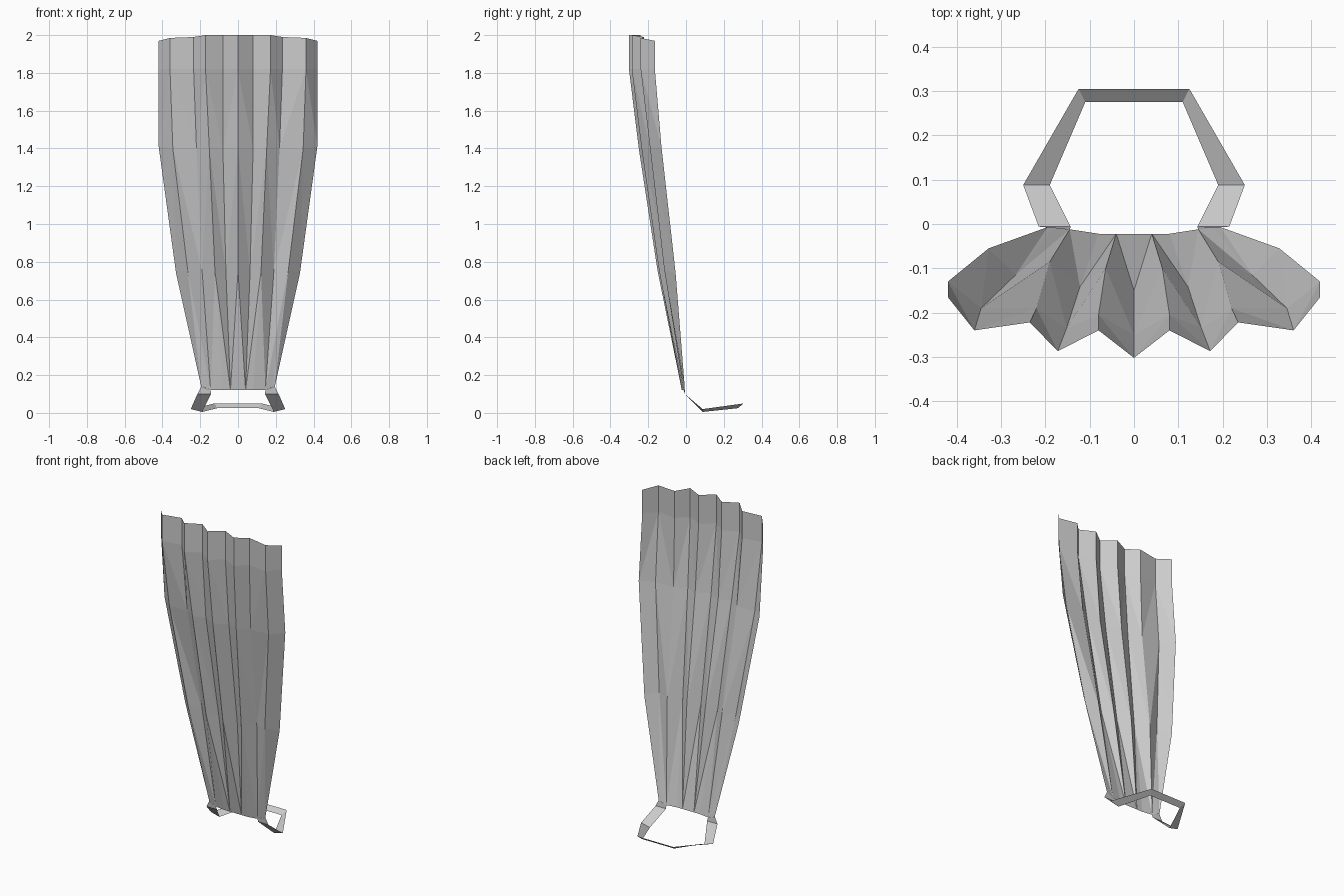
import bpy

if "Cube" in bpy.data.objects:
    bpy.data.objects.remove(bpy.data.objects["Cube"])


def make_mesh(name, verts, faces):
    mesh = bpy.data.meshes.new(name)
    mesh.from_pydata(verts, [], faces)
    mesh.validate()
    obj = bpy.data.objects.new(name, mesh)
    bpy.context.collection.objects.link(obj)
    return obj


def mirrored(half):
    """Extend a centre-to-right row to a full left-to-right row."""
    return [(-x, y, z) for x, y, z in reversed(half[1:])] + half


# Pleated cloth: columns alternate ridge, valley from the centre to the edge
hem = [(0, -.302), (.08, -.24), (.172, -.287), (.235, -.222), (.36, -.24), (.42, -.165)]
hem_z = [2.0, 2.0, 2.0, 1.99, 1.985, 1.97]
middle = [(0, -.25, 1.4), (.08, -.205, 1.4), (.152, -.235, 1.4),
          (.22, -.19, 1.4), (.345, -.19, 1.4), (.42, -.13, 1.41)]
lower = [(0, -.15, .75), (.064, -.1, .75), (.122, -.142, .75),
         (.19, -.085, .75), (.267, -.115, .76), (.328, -.055, .74)]
neck = [(0, -.022, .12), (.04, -.022, .12), (.08, -.022, .12),
        (.145, -.012, .12), (.18, -.008, .135), (.195, -.007, .14)]
rows = [mirrored(r) for r in (
    [(x, y, z) for (x, y), z in zip(hem, hem_z)],
    [(x, y, 1.82) for x, y in hem],
    middle, lower, neck)]
n = len(rows[0])
faces = []
for r in range(len(rows) - 1):
    for c in range(n - 1):
        a, b = r * n + c, r * n + c + 1
        d, e = a + n, b + n
        # pleats are split so each valley runs out to the ridges at the neck
        if c % 2 == 0:
            faces += [(a, d, b), (b, d, e)]
        else:
            faces += [(a, d, e), (a, e, b)]
make_mesh("pleated_cape", [v for row in rows for v in row], faces)

# Neck band: outer and inner edges, from the cape around the back
outer = [(.195, -.007, .14), (.215, -.006, .1), (.25, .088, .02), (.125, .305, .05)]
inner = [(.145, -.012, .12), (.143, -.006, .1), (.19, .088, .005), (.11, .275, .025)]


def loop(half):
    return half + [(-x, y, z) for x, y, z in reversed(half)]


count = 2 * len(outer)
make_mesh("neck_band", loop(outer) + loop(inner),
          [(i, i + 1, count + i + 1, count + i) for i in range(count - 1)])
